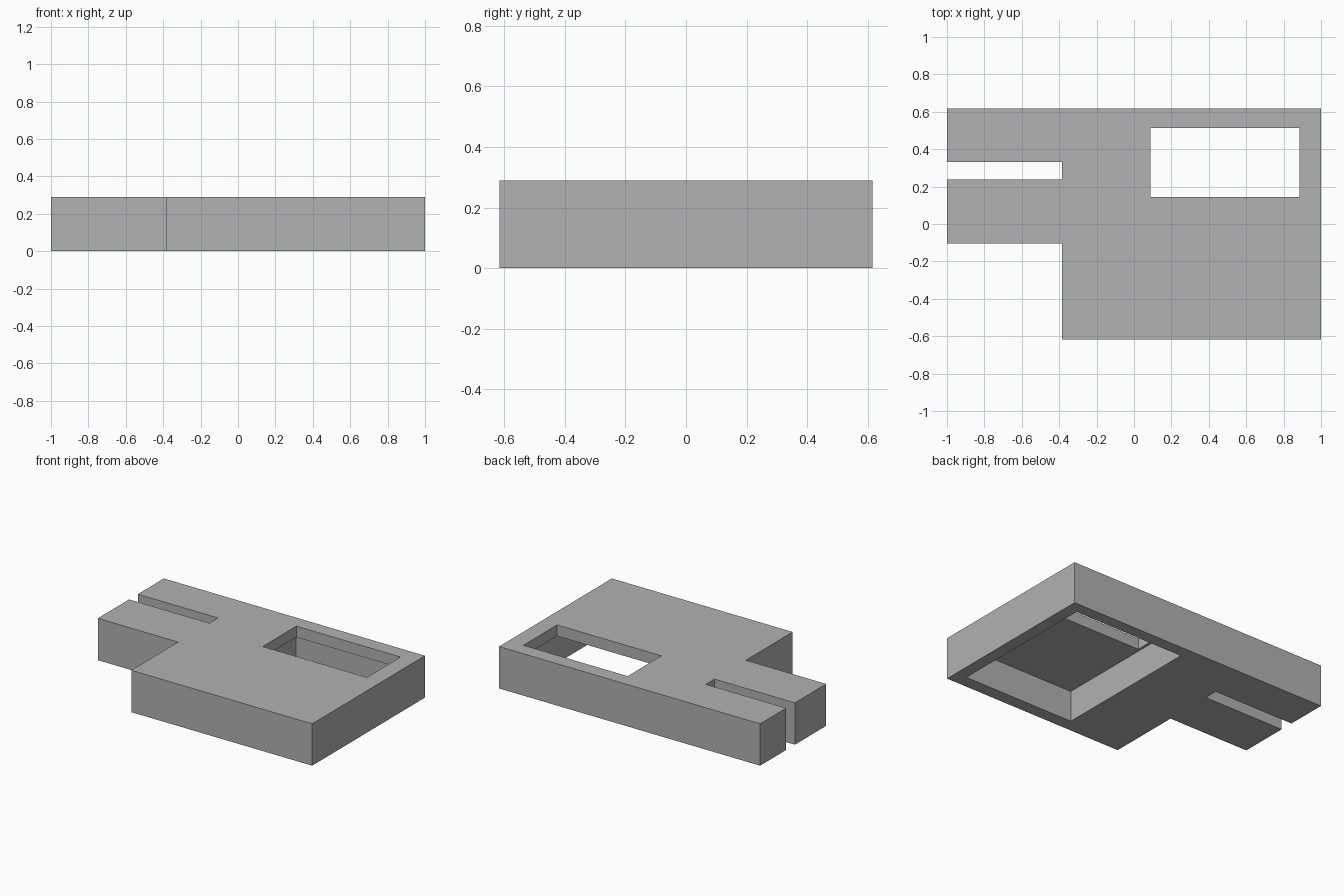
import bpy
import bmesh

if "Cube" in bpy.data.objects:
    bpy.data.objects.remove(bpy.data.objects["Cube"], do_unlink=True)

HEIGHT = 0.29
CEILING = 0.213

grey = bpy.data.materials.new("plain grey")
grey.use_nodes = True
grey.diffuse_color = (0.445, 0.445, 0.445, 1)
grey.node_tree.nodes["Principled BSDF"].inputs["Base Color"].default_value = grey.diffuse_color


def prism(name, outline, z0, z1):
    """Extrude a flat outline from z0 up to z1."""
    bm = bmesh.new()
    face = bm.faces.new([bm.verts.new((x, y, z0)) for x, y in outline])
    extruded = bmesh.ops.extrude_face_region(bm, geom=[face])["geom"]
    verts = [g for g in extruded if isinstance(g, bmesh.types.BMVert)]
    bmesh.ops.translate(bm, verts=verts, vec=(0, 0, z1 - z0))
    bmesh.ops.recalc_face_normals(bm, faces=bm.faces)
    mesh = bpy.data.meshes.new(name)
    bm.to_mesh(mesh)
    bm.free()
    mesh.materials.append(grey)
    obj = bpy.data.objects.new(name, mesh)
    bpy.context.collection.objects.link(obj)
    return obj


def cut_box(target, name, x0, x1, y0, y1, z0, z1):
    """Subtract a box from the target and discard the cutter."""
    cutter = prism(name, [(x0, y0), (x1, y0), (x1, y1), (x0, y1)], z0, z1)
    cutter.hide_render = True
    mod = target.modifiers.new(name, "BOOLEAN")
    mod.operation = "DIFFERENCE"
    mod.solver = "EXACT"
    mod.object = cutter
    bpy.context.view_layer.objects.active = target
    bpy.ops.object.modifier_apply(modifier=mod.name)
    bpy.data.objects.remove(cutter, do_unlink=True)


# Housing: wide block with a slotted arm on the right
housing = prism("housing", [
    (-0.385, -0.617), (1, -0.617), (1, 0.617), (-1, 0.617),
    (-1, 0.332), (-0.385, 0.332), (-0.385, 0.237), (-1, 0.237),
    (-1, -0.105), (-0.385, -0.105),
], 0, HEIGHT)

# Hollow underside, then the window through its ceiling
cut_box(housing, "underside_pocket", 0.07, 0.917, -0.528, 0.535, -0.1, CEILING)
cut_box(housing, "window", 0.087, 0.886, 0.145, 0.514, 0.1, HEIGHT + 0.1)
